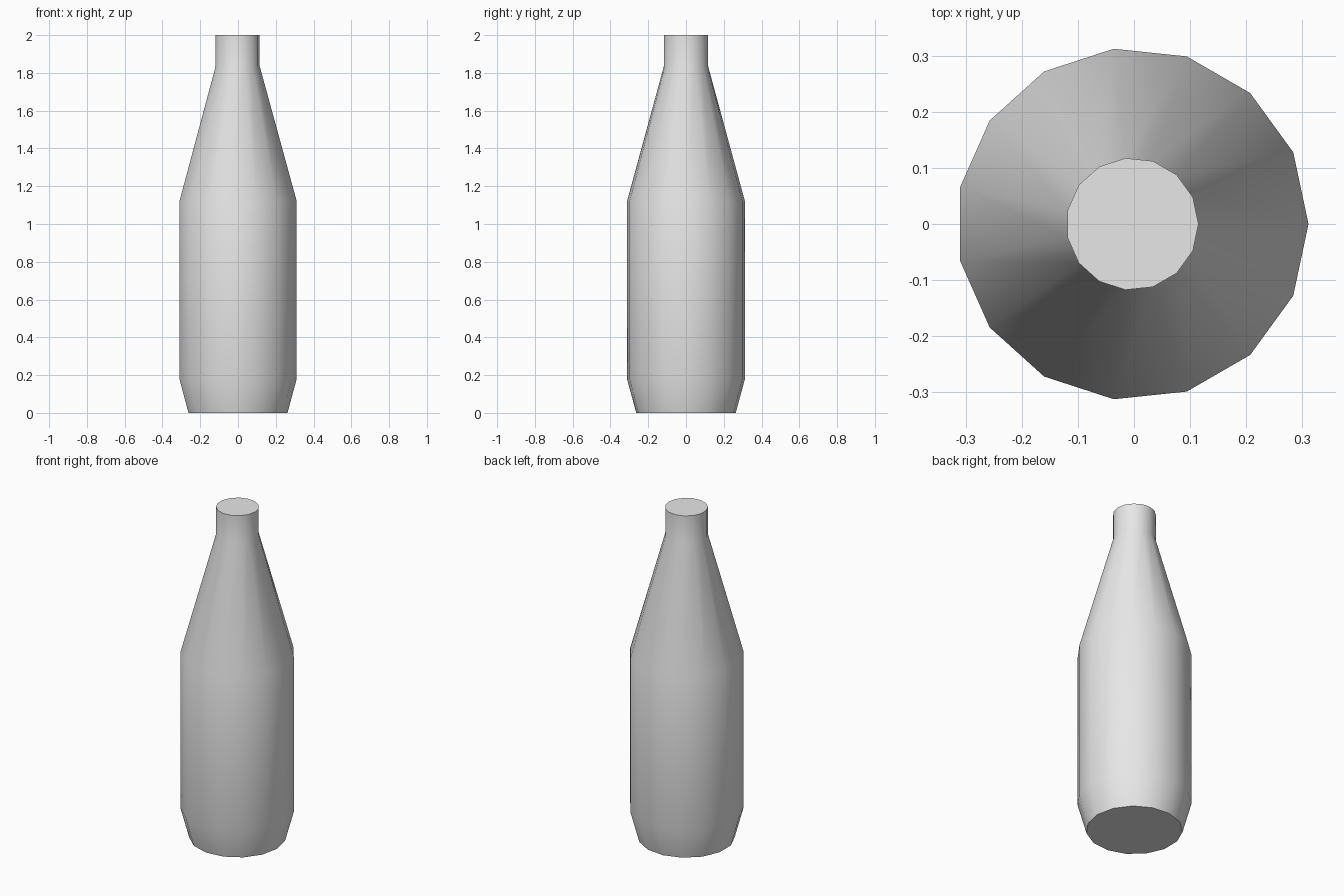
import bpy
import bmesh
from math import cos, sin, tau, radians

cube = bpy.data.objects.get("Cube")
if cube:
    bpy.data.objects.remove(cube, do_unlink=True)

SIDES = 15
CENTRE_X = -0.003
# Radius and height of each ring, from the base to the mouth
PROFILE = [(0.265, 0), (0.314, 0.18), (0.314, 1.12), (0.118, 1.835), (0.118, 2)]

# Plain light grey
grey = bpy.data.materials.new("light grey")
grey.use_nodes = True
colour = (0.8, 0.8, 0.8, 1)
grey.diffuse_color = colour
grey.node_tree.nodes["Principled BSDF"].inputs["Base Color"].default_value = colour

# Bottle body: rings joined by quads and closed by flat caps
bm = bmesh.new()
rings = []
for radius, z in PROFILE:
    angles = [tau * i / SIDES for i in range(SIDES)]
    rings.append([bm.verts.new((CENTRE_X + radius * cos(a), radius * sin(a), z)) for a in angles])
for low, high in zip(rings, rings[1:]):
    for i in range(SIDES):
        j = (i + 1) % SIDES
        bm.faces.new((low[i], low[j], high[j], high[i]))
bm.faces.new(rings[0][::-1])
bm.faces.new(rings[-1])

mesh = bpy.data.meshes.new("bottle")
bm.to_mesh(mesh)
bm.free()
mesh.materials.append(grey)
bottle = bpy.data.objects.new("bottle", mesh)
bpy.context.collection.objects.link(bottle)

# Smooth sides, crisp cap edges
bpy.ops.object.select_all(action="DESELECT")
bottle.select_set(True)
bpy.context.view_layer.objects.active = bottle
bpy.ops.object.shade_smooth_by_angle(angle=radians(30))
